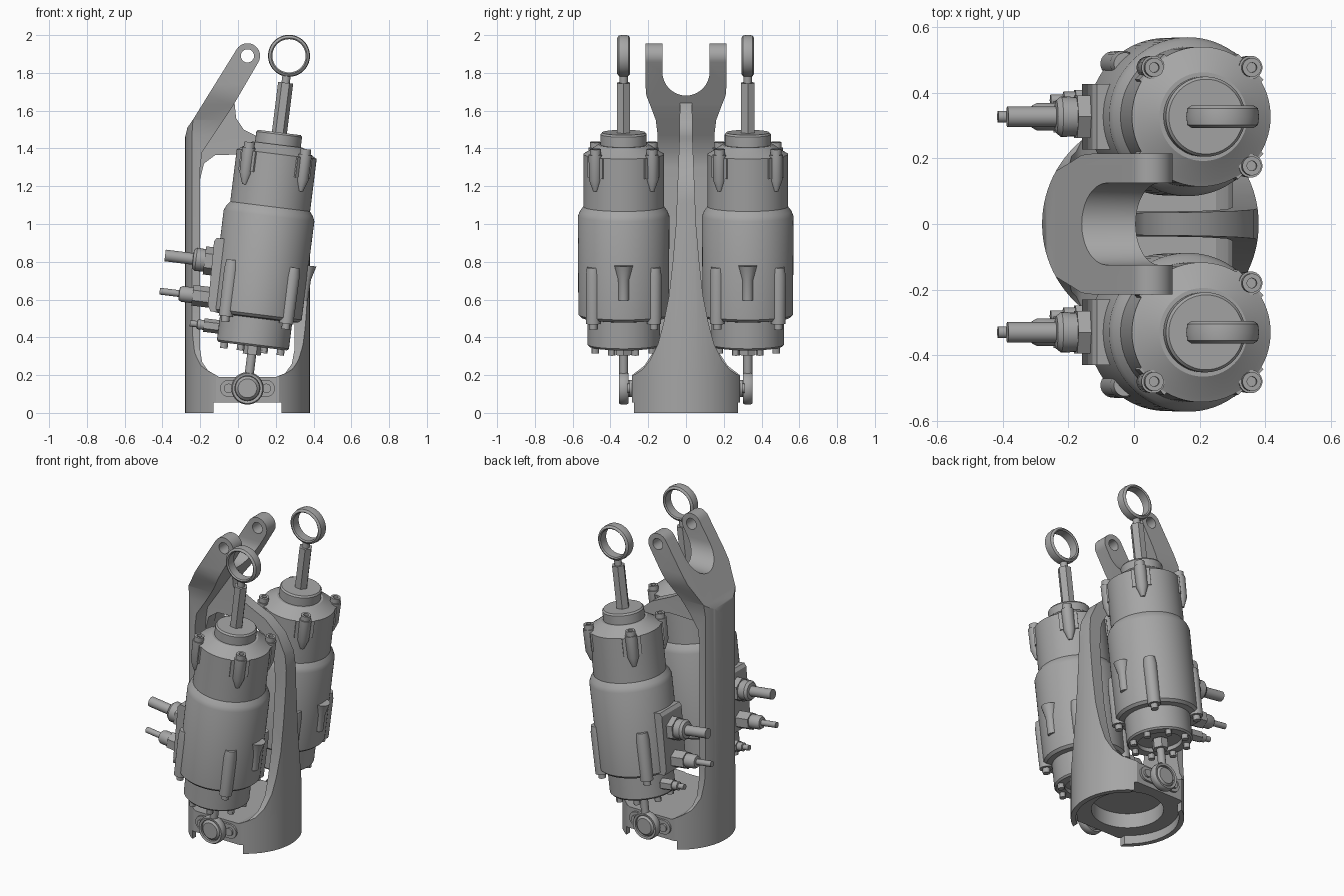
import bpy, bmesh, math
from math import pi, sin, cos
from mathutils import Matrix

if "Cube" in bpy.data.objects:
    bpy.data.objects.remove(bpy.data.objects["Cube"])

grey = bpy.data.materials.new("machined_grey")
grey.use_nodes = True
grey.diffuse_color = (0.38, 0.38, 0.38, 1)
grey.node_tree.nodes["Principled BSDF"].inputs["Base Color"].default_value = (0.38, 0.38, 0.38, 1)

parts = []
T, R, I = Matrix.Translation, Matrix.Rotation, Matrix.Identity(4)


def make(name, bm, m):
    bmesh.ops.remove_doubles(bm, verts=bm.verts, dist=1e-5)
    bmesh.ops.recalc_face_normals(bm, faces=bm.faces)
    bm.transform(m)
    me = bpy.data.meshes.new(name)
    bm.to_mesh(me)
    bm.free()
    ob = bpy.data.objects.new(name, me)
    bpy.context.collection.objects.link(ob)
    parts.append(ob)
    return ob


def lathe(name, prof, n=48, m=I, ring=False):
    """Revolve (radius, height) points; a ring joins its last point to its first."""
    bm = bmesh.new()
    if not ring:
        prof = [(0, prof[0][1])] + prof + [(0, prof[-1][1])]
    rows = [[bm.verts.new((r * cos(2 * pi * i / n), r * sin(2 * pi * i / n), z))
             for i in range(n)] for r, z in prof]
    pairs = list(zip(rows, rows[1:])) + ([(rows[-1], rows[0])] if ring else [])
    for a, b in pairs:
        for i in range(n):
            j = (i + 1) % n
            bm.faces.new((a[i], a[j], b[j], b[i]))
    bmesh.ops.dissolve_degenerate(bm, dist=1e-6, edges=bm.edges)
    return make(name, bm, m)


def rod(name, r, lo, hi, n=24, m=I):
    return lathe(name, [(r, lo), (r, hi)], n, m)


def prism(name, pts, axis, lo, hi, m=I):
    """Extrude an outline: xz points along y, or yz points along x."""
    bm = bmesh.new()
    ends = []
    for t in (lo, hi):
        ends.append([bm.verts.new((a, t, b) if axis == 'y' else (t, a, b)) for a, b in pts])
        bm.faces.new(ends[-1])
    n = len(pts)
    for i in range(n):
        j = (i + 1) % n
        bm.faces.new((ends[0][i], ends[0][j], ends[1][j], ends[1][i]))
    return make(name, bm, m)


def box(name, x, y, z, m=I):
    return prism(name, [(x[0], z[0]), (x[1], z[0]), (x[1], z[1]), (x[0], z[1])], 'y', *y, m)


def combine(ob, tool, op):
    mod = ob.modifiers.new("cut", 'BOOLEAN')
    mod.operation, mod.object, mod.solver = op, tool, 'EXACT'
    dg = bpy.context.evaluated_depsgraph_get()
    dg.update()
    me = bpy.data.meshes.new_from_object(ob.evaluated_get(dg))
    ob.modifiers.clear()
    ob.data = me
    parts.remove(tool)
    bpy.data.objects.remove(tool)


def arc(cx, cz, r, a0, a1, n):
    return [(cx + r * cos(math.radians(a0 + (a1 - a0) * i / n)),
             cz + r * sin(math.radians(a0 + (a1 - a0) * i / n))) for i in range(n + 1)]


def mirrored(half):
    return half + [(-a, b) for a, b in reversed(half) if a > 1e-6]


def envelope():
    return rod("envelope", 0.33, -0.1, 2.2, 96, T((0.05, 0, 0)))


ALONG_Y = R(pi / 2, 4, 'X')

# Base ring with flat sides, stepped bore, notched skirt and bolt holes
base = rod("base_ring", 0.33, 0, 0.19, 96, T((0.05, 0, 0)))
combine(base, box("c", (-1, 1), (-0.285, 0.285), (-1, 1)), 'INTERSECT')
combine(base, lathe("c", [(0.3, -0.1), (0.3, 0.055), (0.21, 0.056), (0.21, 0.15)], 64, T((0.05, 0, 0))), 'DIFFERENCE')
combine(base, box("c", (-0.13, 0.23), (-1, 1), (-0.1, 0.055)), 'DIFFERENCE')
for x in (-0.14, 0.24):
    for y in (-0.19, 0.19):
        combine(base, rod("c", 0.025, 0.12, 0.3, 20, T((x, y, 0))), 'DIFFERENCE')

# Rear column rising into the leaning fork
column = prism("rear_column_and_fork", [
    (-0.1, 0.18), (-0.1, 0.19), (-0.16, 0.225), (-0.19, 0.27), (-0.2, 0.33), (-0.2, 1.3), (-0.19, 1.38),
    (-0.03, 1.62)] + arc(0.05, 1.89, 0.067, -30, 150, 16) +
    [(-0.24, 1.55), (-0.268, 1.51), (-0.28, 1.46), (-0.28, 0.18)], 'y', -0.3, 0.3)
half = [(0.285, 0.1), (0.285, 0.2), (0.22, 0.25), (0.175, 0.32), (0.155, 0.42), (0.15, 0.55), (0.15, 1.47),
        (0.16, 1.55), (0.19, 1.63), (0.21, 1.68), (0.215, 1.74), (0.215, 2.1), (0.125, 2.1)]
half += arc(0, 1.805, 0.125, 0, -90, 10)
combine(column, prism("c", mirrored(half), 'x', -1, 1), 'INTERSECT')
combine(column, envelope(), 'INTERSECT')
combine(column, rod("c", 0.035, -0.5, 0.5, 24, T((0.05, 0, 1.89)) @ ALONG_Y), 'DIFFERENCE')

# Slim front arm that arches back into the column
arm = prism("front_arm_arch", [
    (0.38, 0.18), (0.38, 1.1), (0.365, 1.22), (0.31, 1.33), (0.22, 1.41), (0.1, 1.465), (0.03, 1.5),
    (-0.01, 1.56), (-0.02, 1.66), (-0.12, 1.62), (-0.22, 1.45), (-0.22, 1.2), (-0.2, 1.24), (-0.18, 1.32),
    (-0.12, 1.365), (0.1, 1.37), (0.22, 1.31), (0.285, 1.2), (0.3, 1.05), (0.3, 0.34), (0.285, 0.26),
    (0.25, 0.21), (0.2, 0.19), (0.2, 0.18)], 'y', -0.3, 0.3)
half = [(0.285, 0.1), (0.285, 0.195), (0.23, 0.23), (0.19, 0.28), (0.15, 0.36), (0.12, 0.47), (0.09, 0.62),
        (0.07, 0.8), (0.053, 1.0), (0.043, 1.25), (0.035, 1.45), (0.03, 1.8)]
combine(arm, prism("c", mirrored(half), 'x', -1, 1), 'INTERSECT')
combine(arm, envelope(), 'INTERSECT')


def actuator(side, y):
    m = T((0.05, y, 0.13)) @ R(math.atan(0.125), 4, 'Y')
    name = lambda s: side + "_" + s

    # Stepped housing with shoulder, cone and neck
    lathe(name("housing"), [
        (0.13, 0.25), (0.13, 0.225), (0.183, 0.225), (0.192, 0.235), (0.192, 0.375), (0.225, 0.38),
        (0.24, 0.395), (0.242, 0.92), (0.232, 0.945), (0.213, 0.97), (0.213, 1.25), (0.195, 1.26),
        (0.135, 1.3), (0.122, 1.3), (0.122, 1.355), (0.114, 1.365)], 72, m)

    # Top rod and eye
    rod(name("hex_rod"), 0.04, 1.36, 1.63, 6, m)
    rod(name("rod_neck"), 0.022, 1.6, 1.68, 20, m)
    lathe(name("top_eye"), [(0.088, -0.028), (0.095, -0.034), (0.108, -0.025), (0.111, 0),
                            (0.108, 0.025), (0.095, 0.034), (0.088, 0.028)], 56, m @ T((0, 0, 1.774)) @ ALONG_Y, True)

    # Lower rod, nut, eye and ball
    rod(name("lower_rod"), 0.024, 0.075, 0.26, 20, m)
    rod(name("lower_nut"), 0.048, 0.18, 0.24, 6, m)
    eye = m @ ALONG_Y
    lathe(name("lower_eye"), [(0.066, -0.022), (0.08, -0.025), (0.086, -0.014), (0.086, 0.014),
                              (0.08, 0.025), (0.066, 0.022)], 40, eye, True)
    lathe(name("lower_ball"), [(0.05, -0.026), (0.064, -0.012), (0.066, 0), (0.064, 0.012), (0.05, 0.026)], 32, eye)

    # Screws under the bottom cap
    for i in range(8):
        a = 2 * pi * (i + 0.5) / 8
        rod(name("cap_screw"), 0.02, 0.195, 0.23, 12, m @ T((0.163 * cos(a), 0.163 * sin(a), 0)))

    # Diagonal bosses: capped by screws above, long ribs below
    for i in range(4):
        d = m @ R(pi / 4 + i * pi / 2, 4, 'Z')
        top = d @ T((0.212, 0, 0))
        lathe(name("top_boss"), [(0.012, 1.07), (0.034, 1.13), (0.036, 1.265)], 20, top)
        box(name("top_boss_web"), (0.15, 0.215), (-0.055, 0.055), (1.14, 1.25), d)
        lathe(name("top_screw"), [(0.029, 1.25), (0.029, 1.295), (0.015, 1.295), (0.015, 1.28)], 20, top)
        low = d @ T((0.228, 0, 0))
        lathe(name("lower_boss"), [(0.038, 0.365), (0.04, 0.62), (0.034, 0.665)], 20, low)
        rod(name("lower_screw"), 0.022, 0.335, 0.37, 14, low)

    # Front boss with a flared head
    lathe(name("front_boss"), [(0.028, 0.5), (0.03, 0.61), (0.05, 0.685)], 20, m @ T((0.232, 0, 0)))

    # Terminal block with three cable glands
    prism(name("terminal_block"), [(-0.15, 0.38), (-0.245, 0.38), (-0.262, 0.41), (-0.272, 0.75),
                                   (-0.26, 0.77), (-0.15, 0.77)], 'y', -0.1, 0.1, m)

    def gland(label, s, dy, hex_r, steps, n=24):
        g = m @ T((0, dy, s)) @ R(-pi / 2, 4, 'Y')
        rod(name(label + "_nut"), hex_r, 0.19, steps[0][1], 6, g)
        lathe(name(label + "_cable"), steps, n, g)

    gland("large", 0.644, 0, 0.075, [(0.06, 0.31), (0.062, 0.355), (0.05, 0.37), (0.031, 0.372), (0.031, 0.52)])
    gland("medium", 0.453, 0, 0.055, [(0.042, 0.35), (0.042, 0.405), (0.034, 0.42), (0.018, 0.422), (0.018, 0.525)])
    gland("small", 0.304, 0.05, 0.036, [(0.026, 0.27), (0.026, 0.305), (0.017, 0.307), (0.017, 0.345)])

    # Mount plate and pin joining the lower eye to the base
    s = 1 if y > 0 else -1
    out = T((0.05, 0, 0.13)) @ R(-s * pi / 2, 4, 'X')
    prism(name("mount_plate"), arc(0.15, 0.13, 0.045, -90, 90, 10) + arc(-0.05, 0.13, 0.045, 90, 270, 10),
          'y', min(s * 0.27, s * 0.298), max(s * 0.27, s * 0.298))
    rod(name("mount_pin"), 0.045, 0.27, 0.352, 24, out)
    for x in (-0.1, 0.1):
        rod(name("mount_screw"), 0.025, 0.28, 0.31, 16, out @ T((x, 0, 0)))


actuator("right_hand", -0.33)
actuator("left_hand", 0.327)

# Shared finish: one colour, smooth curves, crisp edges
for ob in parts:
    ob.data.materials.clear()
    ob.data.materials.append(grey)
    for f in ob.data.polygons:
        f.use_smooth = True
        f.material_index = 0
    ob.data.set_sharp_from_angle(angle=math.radians(30))
